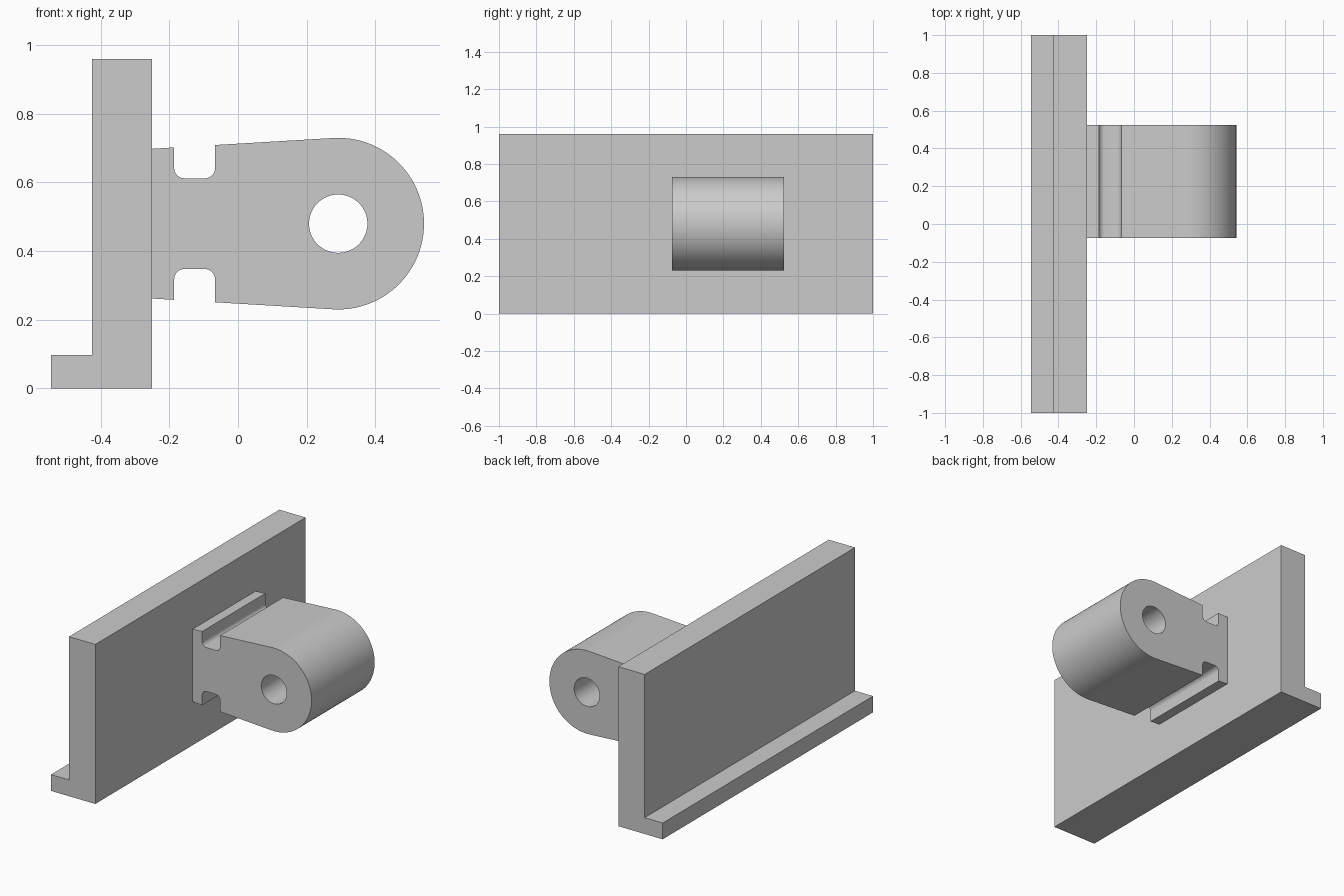
import bpy, bmesh, math

cube = bpy.data.objects.get("Cube")
if cube:
    bpy.data.objects.remove(cube, do_unlink=True)

grey = bpy.data.materials.new("plain grey")
grey.use_nodes = True
grey.diffuse_color = (0.6, 0.6, 0.6, 1)
grey.node_tree.nodes["Principled BSDF"].inputs["Base Color"].default_value = (0.6, 0.6, 0.6, 1)


def arc(cx, cz, r, start, end, steps):
    """Points on an arc in the XZ plane, angles in degrees."""
    angles = [math.radians(start + (end - start) * i / steps) for i in range(steps + 1)]
    return [(cx + r * math.cos(a), cz + r * math.sin(a)) for a in angles]


def extrude_profile(name, points, y0, y1, z=0.0, open_at_base=False):
    """Extrude an XZ outline along Y; optionally leave out walls lying on z = 0."""
    bm = bmesh.new()
    front = [bm.verts.new((px, y0, pz)) for px, pz in points]
    back = [bm.verts.new((px, y1, pz)) for px, pz in points]
    bm.faces.new(front)
    bm.faces.new(back[::-1])
    for i in range(len(points)):
        j = (i + 1) % len(points)
        if open_at_base and abs(points[i][1]) + abs(points[j][1]) < 1e-5:
            continue
        bm.faces.new((front[i], back[i], back[j], front[j]))
    bmesh.ops.recalc_face_normals(bm, faces=bm.faces)
    mesh = bpy.data.meshes.new(name)
    bm.to_mesh(mesh)
    bm.free()
    mesh.materials.append(grey)
    obj = bpy.data.objects.new(name, mesh)
    obj.location.z = z
    bpy.context.collection.objects.link(obj)
    return obj


# Wall plate with a small foot ledge along its back
wall_x, ledge_x, back_x = -0.25, -0.425, -0.545
extrude_profile("wall_plate", [
    (back_x, 0), (wall_x, 0), (wall_x, 0.96), (ledge_x, 0.96),
    (ledge_x, 0.098), (back_x, 0.098)], -1, 1)

# Lug: upper half outline, measured from the pin axis, then mirrored
pin_x, radius, hole = 0.292, 0.25, 0.085
taper = 3.4                       # slope of the top face in degrees
tangent = arc(pin_x, 0, radius, 90 + taper, 0, 40)


def top_at(x):
    tx, tz = tangent[0]
    return tz + (x - tx) * math.tan(math.radians(taper))


left, right, floor, fillet = -0.186, -0.067, 0.132, 0.03
outline = [(wall_x, 0), (wall_x, top_at(wall_x)), (left, top_at(left))]
outline += arc(left + fillet, floor + fillet, fillet, 180, 270, 8)
outline += arc(right - fillet, floor + fillet, fillet, 270, 360, 8)
outline += [(right, top_at(right))]
outline += tangent
outline += arc(pin_x, 0, hole, 0, 180, 32)
outline = [(x, 0.0 if abs(z) < 1e-6 else z) for x, z in outline]

lug = extrude_profile("pin_lug", outline, -0.075, 0.525, z=0.48, open_at_base=True)
mirror = lug.modifiers.new("lower half", 'MIRROR')
mirror.use_axis = (False, False, True)
mirror.use_clip = True

# Smooth the round surfaces, keep corners sharp
bpy.ops.object.select_all(action='DESELECT')
lug.select_set(True)
bpy.context.view_layer.objects.active = lug
bpy.ops.object.shade_smooth_by_angle(angle=math.radians(30))
